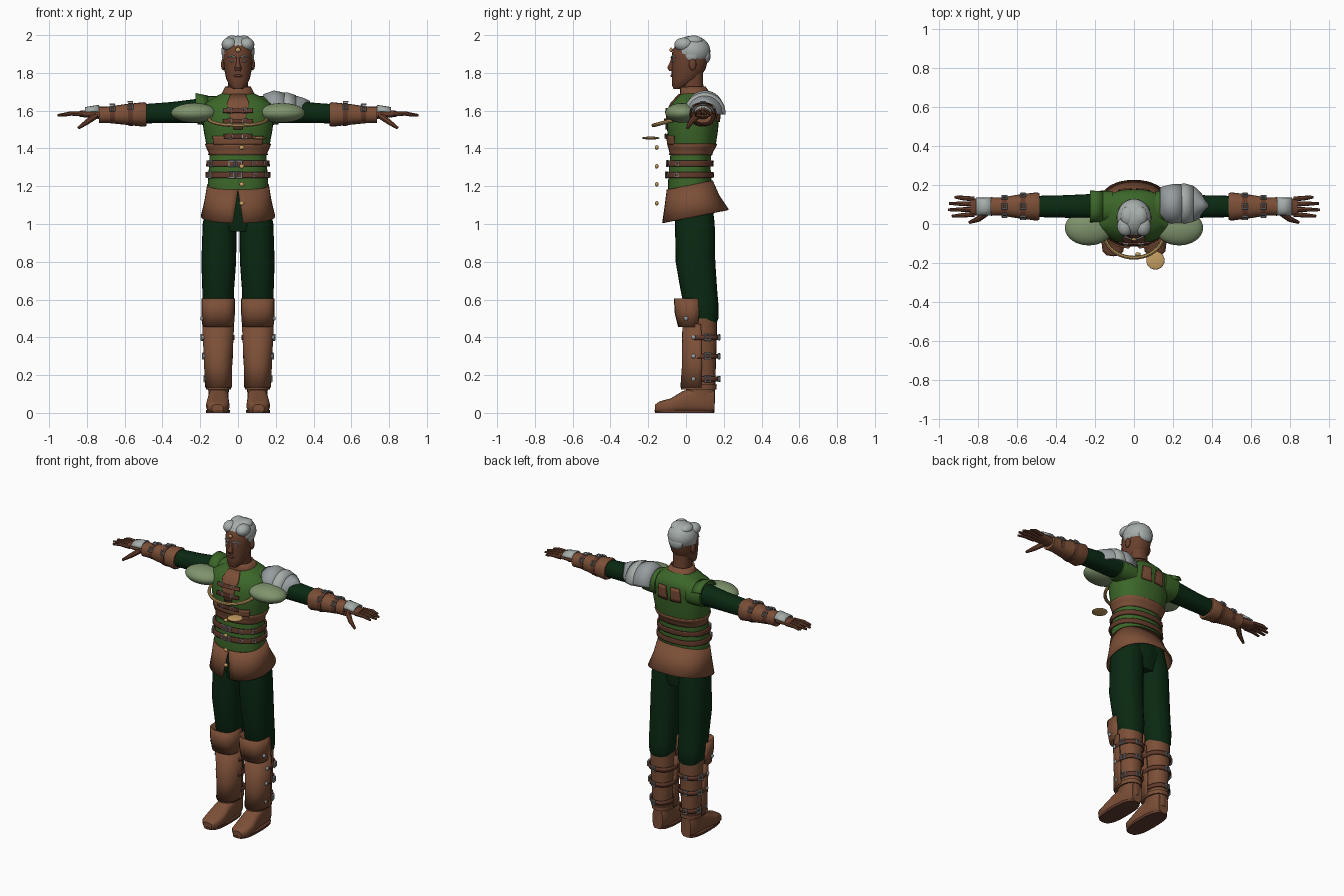
import bpy, bmesh, math
from math import radians, sin, cos, copysign
from mathutils import Vector, Matrix


def mat(name, rgb):
    m = bpy.data.materials.new(name)
    m.diffuse_color = (*rgb, 1)
    return m


SKIN = mat("brown skin", (0.145, 0.052, 0.027))
LEATHER = mat("leather", (0.20, 0.078, 0.038))
STRAP = mat("dark leather", (0.12, 0.042, 0.024))
VEST = mat("vest green", (0.045, 0.135, 0.022))
CLOTH = mat("dark green cloth", (0.003, 0.022, 0.006))
PALE = mat("pale green", (0.21, 0.29, 0.15))
HAIR = mat("grey hair", (0.38, 0.42, 0.40))
STEEL = mat("steel", (0.31, 0.34, 0.35))
GOLD = mat("gold", (0.55, 0.34, 0.12))


def loft(name, rings, m, axis='Z', side=1, arc=(0, 360), gap=0, n=24, p=2.3, tilt=0, thick=0):
    """Skin rings (position, centre a, centre b, radius a, radius b) along an axis."""
    bm = bmesh.new()
    closed = arc[1] - arc[0] == 360 and not gap
    count = n if closed else n + 1
    rows = []
    for k, (t, a, b, ra, rb) in enumerate(rings):
        g = gap * k / (len(rings) - 1)
        a0, a1 = arc[0] + g, arc[1] - g
        row = []
        for i in range(count):
            ang = radians(a0 + (a1 - a0) * i / n)
            c, s = cos(ang), sin(ang)
            u = a + ra * copysign(abs(c) ** (2 / p), c)
            v = b + rb * copysign(abs(s) ** (2 / p), s)
            x, y, z = {'Z': (u, v, t + tilt * (v - b)), 'X': (t, u, v), 'Y': (u, t, v)}[axis]
            row.append(bm.verts.new((side * x, y, z)))
        rows.append(row)
    for r, q in zip(rows, rows[1:]):
        for i in range(n):
            j = (i + 1) % count
            bm.faces.new((r[i], r[j], q[j], q[i]))
    if closed and not thick:
        bm.faces.new(rows[0])
        bm.faces.new(rows[-1])
    bmesh.ops.recalc_face_normals(bm, faces=bm.faces)
    me = bpy.data.meshes.new(name)
    bm.to_mesh(me)
    bm.free()
    me.materials.append(m)
    ob = bpy.data.objects.new(name, me)
    bpy.context.collection.objects.link(ob)
    if thick:
        mod = ob.modifiers.new("thickness", 'SOLIDIFY')
        mod.thickness, mod.offset = thick, 0
    return ob


def finish(name, m):
    ob = bpy.context.object
    ob.name = name
    ob.data.materials.append(m)
    return ob


def ball(name, loc, size, m, seg=20):
    bpy.ops.mesh.primitive_uv_sphere_add(segments=seg, ring_count=seg // 2 + 2, radius=1, location=loc)
    ob = finish(name, m)
    ob.scale = size
    return ob


def tube(name, pts, radii, m):
    cu = bpy.data.curves.new(name, 'CURVE')
    cu.dimensions, cu.bevel_depth, cu.bevel_resolution, cu.use_fill_caps = '3D', 1, 2, True
    sp = cu.splines.new('POLY')
    sp.points.add(len(pts) - 1)
    for q, co, r in zip(sp.points, pts, radii):
        q.co, q.radius = (*co, 1), r
    cu.materials.append(m)
    ob = bpy.data.objects.new(name, cu)
    bpy.context.collection.objects.link(ob)
    bpy.ops.object.select_all(action='DESELECT')
    ob.select_set(True)
    bpy.context.view_layer.objects.active = ob
    bpy.ops.object.convert(target='MESH')


def buckle(name, loc, normal, r=0.02):
    rot = Vector(normal).to_track_quat('Z', 'Y').to_matrix() @ Matrix.Rotation(radians(45), 3, 'Z')
    bpy.ops.mesh.primitive_torus_add(location=loc, rotation=rot.to_euler(), major_segments=4,
                                     minor_segments=6, major_radius=r, minor_radius=r * 0.3)
    finish(name, STEEL)


# Torso: waist below, overhanging vest above
TORSO = [(1.17, 0, .02, .157, .115), (1.22, 0, .02, .16, .115), (1.30, 0, .02, .154, .11),
         (1.38, 0, .027, .15, .108), (1.42, 0, .033, .168, .125), (1.50, 0, .035, .183, .135),
         (1.58, 0, .037, .19, .138), (1.635, 0, .05, .185, .128), (1.665, 0, .057, .135, .11),
         (1.69, 0, .057, .09, .085), (1.70, 0, .055, .07, .07)]
loft("waist", TORSO[:4] + [(1.45, 0, .03, .15, .108)], VEST, n=32)
loft("vest", TORSO[4:], VEST, n=32)


def body(z, off):
    for r, q in zip(TORSO, TORSO[1:]):
        if r[0] <= z <= q[0]:
            f = (z - r[0]) / (q[0] - r[0])
            v = [a + (b - a) * f for a, b in zip(r, q)]
            return (z, 0, v[2], v[3] + off, v[4] + off)


def hug(name, z0, z1, m, arc=(0, 360), off=.004, gap=0, thick=.008):
    loft(name, [body(z0 + (z1 - z0) * k / 4, off) for k in range(5)], m, arc=arc, gap=gap, thick=thick)


def torso_buckle(name, z, ang, r=.018):
    _, _, cy, rx, ry = body(z, .012)
    c, s = cos(radians(ang)), sin(radians(ang))
    buckle(name, (rx * copysign(abs(c) ** .87, c), cy + ry * copysign(abs(s) ** .87, s), z), (c, s, 0), r)


hug("waist_band", 1.365, 1.425, LEATHER, off=.003)
hug("chest_panel", 1.42, 1.465, LEATHER, (-135, -45))
for z in (1.26, 1.32):
    hug("belt", z - .015, z + .015, STRAP, off=.01, thick=.01)
    for a in (-99, -89, -62, -30, -150):
        torso_buckle("belt_buckle", z, a, .02 if a < -70 else .014)
hug("neck_placket", 1.50, 1.685, LEATHER, (-95, -85), gap=-14)
for z in (1.465, 1.545, 1.60):
    hug("chest_strap", z - .011, z + .011, STRAP, (-110, -70), off=.012)
    for a in (-100, -82):
        torso_buckle("chest_buckle", z, a, .015)
for arc in ((68, 88), (92, 112)):
    hug("back_patch", 1.54, 1.63, LEATHER, arc, gap=2)

# Flared skirt with a front slit, hips inside
loft("skirt", [(1.205, 0, .02, .16, .118), (1.12, 0, .032, .174, .142), (1.04, 0, .05, .193, .173)],
     LEATHER, arc=(-90, 270), gap=6, n=40, tilt=.2, thick=.008)
loft("hips", [(1.2, 0, .02, .145, .1), (1.08, 0, .04, .16, .11), (.96, 0, .045, .10, .09)], CLOTH)

# Neck, collar and head
loft("collar", [(1.665, 0, .053, .095, .088), (1.695, 0, .047, .078, .073), (1.725, 0, .037, .064, .063)],
     LEATHER, thick=.01)
loft("neck", [(1.66, 0, .045, .056, .06), (1.74, 0, .035, .054, .056), (1.82, 0, .035, .054, .056)], SKIN)
loft("head", [(1.715, 0, -.04, .026, .026), (1.732, 0, -.028, .046, .045), (1.77, 0, -.002, .063, .073),
              (1.82, 0, .014, .073, .09), (1.87, 0, .02, .078, .096), (1.92, 0, .024, .078, .096),
              (1.96, 0, .028, .062, .075), (1.98, 0, .03, .03, .035)], SKIN, p=2.15)
loft("nose", [(1.81, 0, -.075, .016, .014), (1.828, 0, -.078, .018, .021), (1.85, 0, -.074, .01, .014),
              (1.885, 0, -.068, .008, .008)], SKIN, n=12)
ball("lips", (0, -.07, 1.785), (.024, .012, .008), STRAP, 12)
for s in (-1, 1):
    ball("ear", (s * .078, .035, 1.845), (.012, .02, .032), SKIN, 12)
    ball("eye", (s * .031, -.066, 1.862), (.013, .009, .006), STEEL, 12)
    tube("eyebrow", [(s * .014, -.077, 1.882), (s * .036, -.07, 1.891), (s * .056, -.055, 1.882)],
         (.005, .005, .003), HAIR)
    ball("hair_tuft", (s * .046, -.012, 1.95), (.041, .05, .037), HAIR, 16)
    ball("side_hair", (s * .072, .03, 1.895), (.014, .035, .035), HAIR, 12)
    ball("top_tuft", (s * .03, .04, 1.968), (.04, .05, .03), HAIR, 16)
ball("back_tuft", (0, .105, 1.89), (.05, .025, .04), HAIR, 16)

# Hair cap trimmed along a sloping hairline
hair = ball("hair", (0, .033, 1.915), (.088, .096, .082), HAIR, 32)
bm = bmesh.new()
bm.from_mesh(hair.data)
low = [f for f in bm.faces if (lambda c: 1.915 + .082 * c.z < 1.895 - .6 * (.033 + .096 * c.y))
       (f.calc_center_median())]
bmesh.ops.delete(bm, geom=low, context='FACES')
bm.to_mesh(hair.data)
bm.free()
ball("forehead_gem", (0, -.079, 1.922), (.014, .008, .012), GOLD, 12)

for s in (-1, 1):
    w = "left_" if s > 0 else "right_"
    # Arm, shoulder cap and bracer
    loft(w + "sleeve", [(.12, .09, 1.60, .06, .06), (.22, .09, 1.598, .064, .064), (.35, .09, 1.59, .058, .056),
                        (.52, .09, 1.583, .054, .05)], CLOTH, 'X', s)
    loft(w + "shoulder_cap", [(.11, .085, 1.60, .085, .078), (.17, .088, 1.60, .083, .076),
                              (.215, .09, 1.605, .076, .078)], VEST, 'X', s)
    loft(w + "bracer", [(.485, .09, 1.58, .066, .06), (.497, .09, 1.58, .073, .065), (.60, .09, 1.58, .06, .054),
                        (.69, .09, 1.578, .045, .043), (.735, .09, 1.578, .048, .043)], LEATHER, 'X', s)
    for x, r in ((.57, .068), (.665, .053)):
        loft(w + "bracer_strap", [(x - .013, .09, 1.58, r, r - .006), (x + .013, .09, 1.58, r - .003, r - .009)],
             STRAP, 'X', s)
        for a in (35, 90, 145):
            c, d = cos(radians(a)), sin(radians(a))
            buckle(w + "bracer_buckle", (s * x, .09 + (r + .004) * c, 1.58 + r * d), (0, c, d), .017)
    # Hand with back plate, fingers and thumb
    loft(w + "palm", [(.72, .09, 1.58, .03, .026), (.77, .088, 1.583, .042, .022), (.84, .088, 1.583, .045, .016)],
         SKIN, 'X', s)
    loft(w + "hand_plate", [(.735, .09, 1.582, .044, .045), (.81, .09, 1.582, .045, .033)],
         HAIR, 'X', s, arc=(15, 165), n=8, thick=.008)
    for i, tip in enumerate((.935, .955, .95, .92)):
        y = .05 + .026 * i
        tube(w + "finger", [(s * .82, y, 1.583), (s * .885, y + (y - .088) * .15, 1.585),
                            (s * tip, y + (y - .088) * .25, 1.575)], (.013, .0115, .007), SKIN)
    tube(w + "thumb", [(s * .755, .06, 1.572), (s * .80, .025, 1.54), (s * .845, .008, 1.508)],
         (.018, .015, .008), SKIN)
    # Pale chest ovals
    ball(w + "chest_oval", (s * .232, -.02, 1.588), (.123, .09, .052), PALE, 32)
    # Trouser leg
    loft(w + "trouser_leg", [(1.14, .082, .04, .08, .095), (1.0, .097, .047, .09, .105), (.8, .102, .05, .092, .105),
                             (.65, .105, .068, .084, .097), (.57, .105, .08, .084, .092),
                             (.5, .105, .095, .074, .077), (.45, .105, .09, .06, .06)], CLOTH, side=s)
    # Boot
    loft(w + "boot_shaft", [(.50, .105, .08, .076, .083), (.4, .105, .08, .073, .083), (.25, .105, .08, .063, .078),
                            (.14, .103, .075, .056, .08), (.05, .103, .085, .05, .068)], LEATHER, side=s)
    loft(w + "shin_plate", [(.135, .103, .07, .067, .095), (.25, .105, .073, .07, .09), (.47, .105, .07, .08, .085)],
         LEATHER, side=s, arc=(175, 365), thick=.009)
    loft(w + "knee_guard", [(.455, .105, .035, .078, .072), (.53, .105, .035, .084, .09), (.605, .105, .03, .084, .089)],
         LEATHER, side=s, arc=(165, 375), n=12, p=2.8, thick=.01)
    loft(w + "foot", [(-.163, .108, .024, .03, .02), (-.14, .108, .031, .053, .03), (-.08, .107, .039, .062, .038),
                      (-.02, .105, .058, .056, .056), (.05, .103, .07, .052, .069), (.12, .103, .07, .05, .069),
                      (.15, .103, .065, .036, .062)], LEATHER, 'Y', s, p=3)
    loft(w + "sole", [(0, .106, -.008, .062, .157), (.016, .106, -.008, .064, .158)], STRAP, side=s, p=2.8)
    loft(w + "ankle_cuff", [(.125, .103, .068, .066, .094), (.15, .103, .068, .068, .095)], LEATHER, side=s)
    for z, r in ((.40, .081), (.30, .074), (.18, .066)):
        loft(w + "boot_strap", [(z - .013, .104, .08, r, .089), (z + .013, .104, .08, r, .089)],
             STRAP, side=s, arc=(-20, 200), thick=.008)
        buckle(w + "boot_buckle", (s * (.108 + r), .115, z), (s, .3, 0), .02)
        buckle(w + "boot_back_buckle", (s * .115, .175, z), (s * .2, 1, 0), .018)
        ball(w + "boot_stud", (s * (.104 + r), .04, z), (.01, .012, .012), STEEL, 10)
    ball(w + "knee_stud", (s * .19, .0, .5), (.01, .012, .012), STEEL, 10)

# Layered shoulder armour on one side, small raised flap on the other
loft("pauldron_top", [(.135, .10, 1.595, .085, .088), (.19, .10, 1.595, .10, .108), (.25, .10, 1.59, .102, .10)],
     STEEL, 'X', arc=(-5, 185), p=2, thick=.008)
loft("pauldron_middle", [(.20, .10, 1.59, .095, .095), (.26, .10, 1.59, .105, .103), (.305, .10, 1.588, .092, .09)],
     HAIR, 'X', arc=(-5, 185), p=2, thick=.008)
loft("pauldron_tip", [(.25, .10, 1.588, .096, .095), (.31, .10, 1.588, .088, .086), (.345, .098, 1.588, .055, .076),
                      (.38, .095, 1.588, .012, .06)], STEEL, 'X', arc=(-5, 185), p=2, thick=.008)
loft("shoulder_flap", [(.16, .09, 1.60, .08, .076), (.225, .09, 1.605, .082, .084)],
     VEST, 'X', -1, arc=(20, 160), thick=.008)

# Gold hanging arc, disc and buttons in front of the chest
arc = [radians(180 + 9 * i) for i in range(21)]
tube("gold_arc", [(.152 * cos(a), -.05 + .123 * sin(a), 1.555 + .033 * sin(a)) for a in arc], [.01] * 21, GOLD)
ball("gold_disc", (.11, -.187, 1.455), (.047, .047, .008), GOLD, 24)
for z in (1.405, 1.305, 1.21, 1.11):
    ball("gold_button", (.02, -.155, z), (.014, .01, .012), GOLD, 12)

# Smooth shading with sharp edges kept
bpy.ops.object.select_all(action='DESELECT')
for ob in bpy.context.scene.objects:
    if ob.type == 'MESH':
        ob.select_set(True)
        bpy.context.view_layer.objects.active = ob
bpy.ops.object.shade_smooth_by_angle(angle=radians(40))
